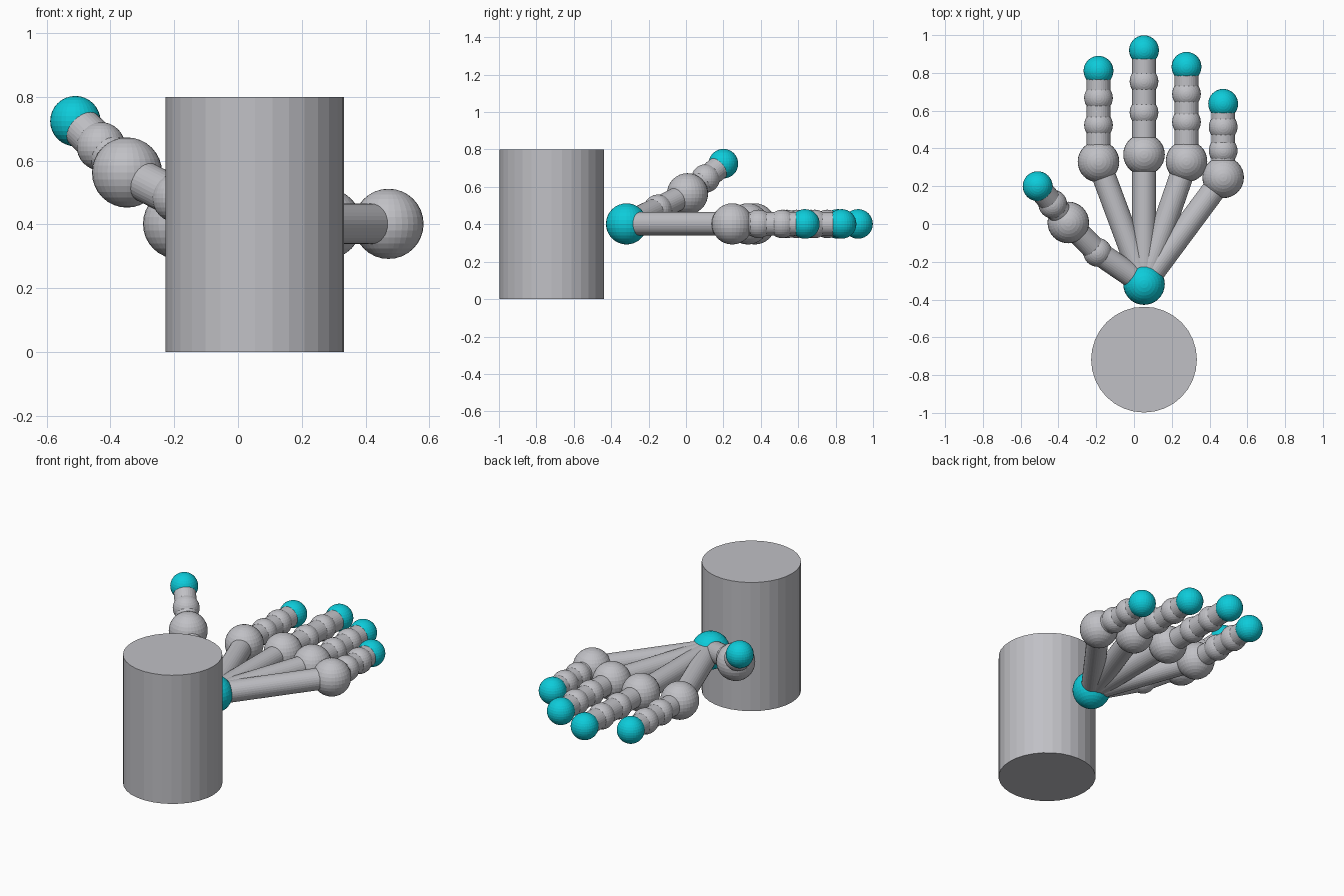
import bpy
from mathutils import Vector

if "Cube" in bpy.data.objects:
    bpy.data.objects.remove(bpy.data.objects["Cube"])


def make_material(name, rgb):
    m = bpy.data.materials.new(name)
    m.diffuse_color = (*rgb, 1)
    m.use_nodes = True
    m.node_tree.nodes["Principled BSDF"].inputs["Base Color"].default_value = m.diffuse_color
    return m


GREY = make_material("light grey", (0.53, 0.53, 0.56))
CYAN = make_material("cyan", (0.004, 0.60, 0.70))

BONE_R, KNUCKLE_R, JOINT_R, TIP_R = 0.063, 0.11, 0.076, 0.079


def ball(name, centre, radius, mat):
    bpy.ops.mesh.primitive_uv_sphere_add(segments=32, ring_count=16,
                                         radius=radius, location=centre)
    ob = bpy.context.object
    ob.name = name
    ob.data.materials.append(mat)


def rod(name, a, b, radius, mat):
    a, b = Vector(a), Vector(b)
    d = b - a
    bpy.ops.mesh.primitive_cylinder_add(vertices=32, radius=radius, depth=d.length,
                                        location=(a + b) / 2)
    ob = bpy.context.object
    ob.name = name
    ob.rotation_euler = d.to_track_quat('Z', 'Y').to_euler()
    ob.data.materials.append(mat)


# Upright forearm drum and wrist ball
rod("forearm", (0.053, -0.718, 0), (0.053, -0.718, 0.8), 0.28, GREY)
wrist = (0.053, -0.318, 0.402)
ball("wrist", wrist, 0.11, CYAN)

# Straight fingers: x, then y of knuckle, two joints and tip
fingers = {
    "index": (-0.188, 0.33, 0.524, 0.668, 0.811),
    "middle": (0.053, 0.368, 0.59, 0.755, 0.92),
    "ring": (0.278, 0.332, 0.54, 0.688, 0.832),
    "little": (0.472, 0.247, 0.388, 0.514, 0.636),
}
chains = {n: [(v[0], y, 0.402) for y in v[1:]] for n, v in fingers.items()}
radii = {n: [KNUCKLE_R, JOINT_R, JOINT_R, TIP_R] for n in fingers}

# Raised thumb with its large joint in the middle
chains["thumb"] = [(-0.193, -0.15, 0.483), (-0.348, 0.008, 0.563),
                   (-0.43, 0.105, 0.645), (-0.51, 0.2, 0.724)]
radii["thumb"] = [JOINT_R, KNUCKLE_R, JOINT_R, TIP_R]

# Bones and joints of every digit
for name, points in chains.items():
    previous = wrist
    for i, (p, r) in enumerate(zip(points, radii[name])):
        rod(f"{name}_bone_{i + 1}", previous, p, BONE_R, GREY)
        tip = i == len(points) - 1
        ball(f"{name}_tip" if tip else f"{name}_joint_{i + 1}", p, r,
             CYAN if tip else GREY)
        previous = p
